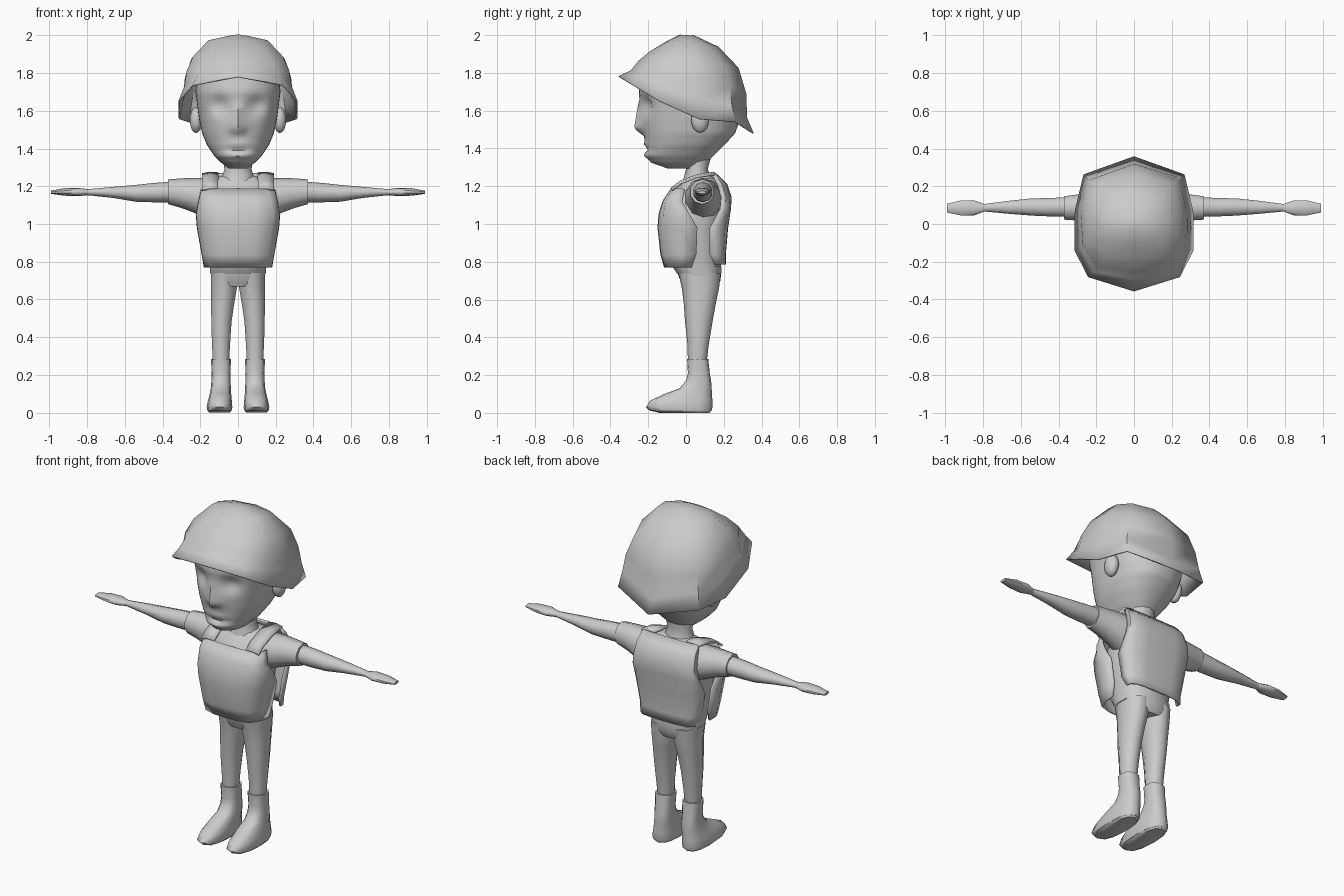
import bpy, bmesh, math
from mathutils import Vector

grey = bpy.data.materials.new("plain grey")
grey.diffuse_color = (0.6, 0.6, 0.6, 1)


def finish(name, bm, angle=50, thick=0):
    bmesh.ops.recalc_face_normals(bm, faces=bm.faces[:])
    me = bpy.data.meshes.new(name)
    bm.to_mesh(me)
    bm.free()
    me.materials.append(grey)
    ob = bpy.data.objects.new(name, me)
    bpy.context.collection.objects.link(ob)
    if thick:
        m = ob.modifiers.new("thickness", 'SOLIDIFY')
        m.thickness, m.offset = thick, 0
    bpy.ops.object.select_all(action='DESELECT')
    ob.select_set(True)
    bpy.context.view_layer.objects.active = ob
    bpy.ops.object.shade_smooth_by_angle(angle=math.radians(angle))
    return ob


def loft(name, rings, closed=True, caps=(True, True), thick=0, angle=50):
    """Skin a list of equal-length point rings."""
    bm = bmesh.new()
    rows = [[bm.verts.new(p) for p in r] for r in rings]
    n = len(rows[0])
    for a, b in zip(rows, rows[1:]):
        for i in range(n if closed else n - 1):
            j = (i + 1) % n
            bm.faces.new((a[i], a[j], b[j], b[i]))
    if closed and caps[0]:
        bm.faces.new(rows[0])
    if closed and caps[1]:
        bm.faces.new(rows[-1])
    return finish(name, bm, angle, thick)


def oval(n, power=2.0):
    """Unit superellipse, starting at -v."""
    pts = []
    for i in range(n):
        t = 2 * math.pi * i / n
        s, c = math.sin(t), -math.cos(t)
        pts.append((math.copysign(abs(s) ** (2 / power), s),
                    math.copysign(abs(c) ** (2 / power), c)))
    return pts


def upright(rows, n=12, power=2.4):
    """Rows of (z, centre x, half width, front y, back y)."""
    return [[(cx + u * w, (f + b) / 2 + v * (b - f) / 2, z) for u, v in oval(n, power)]
            for z, cx, w, f, b in rows]


def sideways(rows, s, n=10):
    """Rows of (x, front y, back y, low z, high z), s = side."""
    return [[(s * x, (f + b) / 2 + u * (b - f) / 2, (lo + hi) / 2 + v * (hi - lo) / 2)
             for u, v in oval(n)] for x, f, b, lo, hi in rows]


def mirrored(half):
    """Mirror a half outline running from the front centre to the back centre."""
    return half + [(-x, y, z) for x, y, z in half[-2:0:-1]]


# helmet: flared rim, then dome rings, front centre to back centre
helmet = [
    [(0, -.355, 1.78), (.24, -.28, 1.735), (.312, -.14, 1.65), (.31, .07, 1.555), (.265, .26, 1.54), (0, .355, 1.48)],
    [(0, -.29, 1.81), (.21, -.25, 1.785), (.28, -.12, 1.73), (.288, .07, 1.66), (.25, .24, 1.63), (0, .32, 1.56)],
    [(0, -.25, 1.86), (.19, -.22, 1.84), (.268, -.11, 1.81), (.278, .06, 1.77), (.235, .23, 1.73), (0, .315, 1.69)],
    [(0, -.19, 1.91), (.15, -.17, 1.90), (.235, -.08, 1.885), (.245, .06, 1.87), (.2, .21, 1.83), (0, .275, 1.825)],
    [(0, -.1, 1.965), (.09, -.09, 1.965), (.155, -.03, 1.97), (.155, .04, 1.965), (.12, .13, 1.945), (0, .17, 1.935)],
    [(0, -.03, 2.0), (.02, -.025, 1.998), (.04, -.01, 1.995), (.04, .02, 1.995), (.02, .035, 1.996), (0, .04, 1.996)],
]
loft("helmet", [mirrored(r) for r in helmet], caps=(False, True), thick=.008)

# head: resampled rings, pushed into nose, eye sockets and lips
head_rows = [(1.295, .05, -.10, .10), (1.325, .09, -.185, .11), (1.36, .125, -.215, .145),
             (1.42, .165, -.215, .205), (1.48, .19, -.225, .26), (1.55, .205, -.235, .285),
             (1.62, .215, -.245, .285), (1.70, .225, -.25, .275), (1.80, .215, -.23, .25),
             (1.88, .14, -.14, .18)]
fine = []
for a, b in zip(head_rows, head_rows[1:]):
    for k in range(4):
        t = k / 4
        z, w, f, bk = [p + (q - p) * t for p, q in zip(a, b)]
        fine.append((z, 0, w, f, bk))
rings = upright(fine, 48, 2.3)


def sculpt(p):
    x, y, z = p
    if y < -.05:
        nose = max(0, min((1.66 - z) / .15, (z - 1.465) / .04))
        y -= .045 * nose * math.exp(-(x / (.016 + .02 * nose)) ** 2)
        y += .04 * math.exp(-((abs(x) - .095) / .05) ** 2 - ((z - 1.63) / .05) ** 2)
        lips = math.exp(-(x / .07) ** 2)
        y += lips * (.016 * math.exp(-((z - 1.395) / .012) ** 2)
                     - .008 * math.exp(-((z - 1.42) / .014) ** 2)
                     - .008 * math.exp(-((z - 1.365) / .016) ** 2))
    return x, y, z


loft("head", [[sculpt(p) for p in r] for r in rings], angle=60)

# neck
loft("neck", upright([(1.18, 0, .10, -.03, .15), (1.25, 0, .085, -.01, .13),
                      (1.29, 0, .072, 0, .115), (1.38, 0, .085, -.02, .14)], 12, 2))

# shirt body under the vest
loft("shirt_body", upright([(.735, 0, .15, -.045, .185), (.80, 0, .155, -.09, .185),
                            (.98, 0, .18, -.115, .195), (1.10, 0, .185, -.095, .21),
                            (1.19, 0, .175, -.05, .195), (1.24, 0, .15, 0, .16),
                            (1.255, 0, .09, .02, .13)], 14))


# vest panels: rows of (z, half width, outer y, side edge y)
def panel(name, rows):
    arcs = []
    for z, w, o, e in rows:
        half = [(w, e, z), (w * .99, e + (o - e) * .45, z), (w * .83, e + (o - e) * .85, z),
                (w * .45, e + (o - e) * .98, z), (0, o, z)]
        arcs.append(half + [(-x, y, zz) for x, y, zz in half[-2::-1]])
    loft(name, arcs, closed=False, thick=.012)


panel("vest_front", [(.77, .175, -.11, .03), (.84, .187, -.13, .055), (.98, .212, -.145, .06),
                     (1.05, .218, -.14, .02), (1.12, .205, -.118, -.02), (1.185, .19, -.075, -.005)])
panel("vest_back", [(.785, .175, .205, .15), (.84, .187, .205, .125), (.98, .212, .217, .125),
                    (1.08, .207, .232, .18), (1.14, .197, .236, .185), (1.21, .19, .213, .165),
                    (1.265, .18, .155, .135)])

for s, side in ((-1, "right"), (1, "left")):
    # shoulder strap of the vest
    strap = [(-.075, 1.185), (-.03, 1.22), (.06, 1.255), (.15, 1.268)]
    loft("vest_strap_" + side, [[(s * .105, y, z), (s * .15, y, z + .003), (s * .19, y, z - .005)]
                                for y, z in strap], closed=False, thick=.012)
    # ear
    bm = bmesh.new()
    bmesh.ops.create_uvsphere(bm, u_segments=10, v_segments=8, radius=1)
    for v in bm.verts:
        v.co = Vector((s * .222 + v.co.x * .035, .075 + v.co.y * .048, 1.55 + v.co.z * .068))
    finish("ear_" + side, bm)
    # sleeve, bare arm and flat hand
    loft("sleeve_" + side, sideways([(.14, -.01, .19, 1.02, 1.245), (.22, 0, .18, 1.055, 1.245),
                                     (.30, .015, .16, 1.085, 1.242), (.37, .02, .15, 1.105, 1.236)], s))
    loft("arm_" + side, sideways([(.34, .035, .145, 1.115, 1.225), (.45, .038, .14, 1.115, 1.217),
                                  (.54, .042, .138, 1.118, 1.207), (.66, .052, .125, 1.138, 1.197),
                                  (.80, .066, .106, 1.153, 1.184)], s))
    loft("hand_" + side, sideways([(.79, .066, .106, 1.153, 1.184), (.85, .042, .128, 1.147, 1.192),
                                   (.92, .044, .126, 1.15, 1.190), (.992, .06, .108, 1.16, 1.176)], s))
    # trouser leg
    loft("trouser_leg_" + side, upright([(.27, s * .09, .045, .01, .11), (.36, s * .09, .05, .008, .12),
                                         (.48, s * .088, .056, -.005, .14), (.58, s * .081, .064, -.012, .158),
                                         (.66, s * .074, .071, -.022, .175), (.74, s * .074, .071, -.04, .185)],
                                        10, 2.2))
    # boot
    loft("boot_" + side, upright([(.01, s * .098, .064, -.19, .135), (.03, s * .098, .068, -.212, .14),
                                  (.065, s * .096, .063, -.19, .14), (.10, s * .093, .057, -.115, .137),
                                  (.13, s * .091, .053, -.035, .136), (.17, s * .09, .051, .0, .133),
                                  (.21, s * .09, .05, .01, .126), (.285, s * .09, .053, .006, .118)],
                                 12, 2.6))
    # sole
    loft("sole_" + side, upright([(0, s * .098, .055, -.14, .125), (.012, s * .098, .064, -.19, .135)], 12, 2.6))

# trouser hips
loft("trouser_hips", upright([(.67, 0, .12, -.015, .165), (.70, 0, .142, -.03, .182),
                              (.74, 0, .146, -.045, .187), (.775, 0, .15, -.05, .187)], 14, 2.6))
